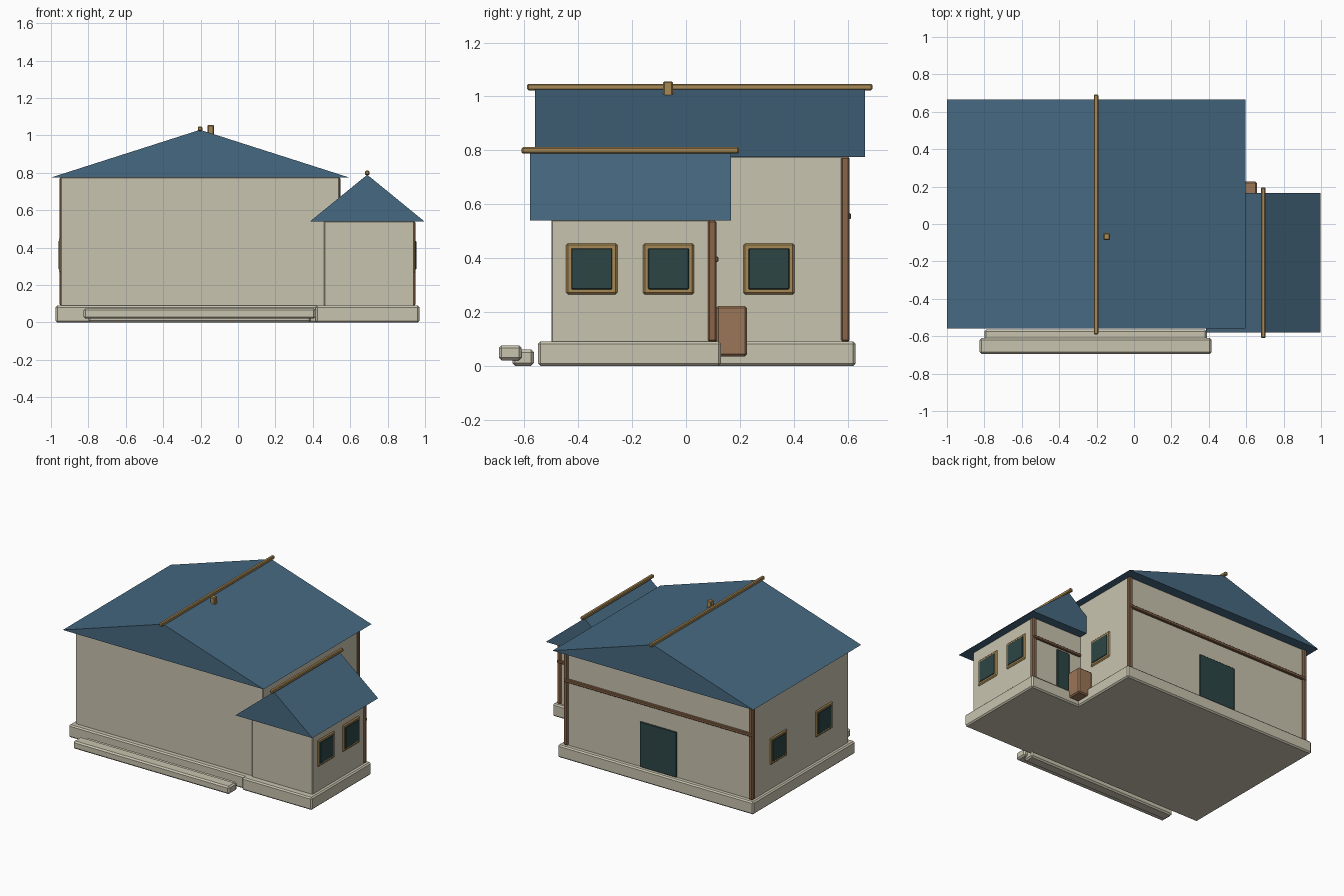
import bpy
import bmesh

cube = bpy.data.objects.get("Cube")
if cube:
    bpy.data.objects.remove(cube, do_unlink=True)


def material(name, rgb):
    m = bpy.data.materials.new(name)
    m.use_nodes = True
    m.diffuse_color = (*rgb, 1)
    m.node_tree.nodes["Principled BSDF"].inputs["Base Color"].default_value = (*rgb, 1)
    return m


PLASTER = material("plaster", (0.58, 0.55, 0.43))
ROOF = material("slate_blue", (0.062, 0.141, 0.22))
TIMBER = material("brown_timber", (0.25, 0.13, 0.065))
CRATE = material("crate_brown", (0.32, 0.18, 0.095))
TAN = material("tan_wood", (0.39, 0.25, 0.09))
GLASS = material("dark_glass", (0.026, 0.06, 0.06))


def finish(name, bm, mat):
    bmesh.ops.recalc_face_normals(bm, faces=bm.faces)
    mesh = bpy.data.meshes.new(name)
    bm.to_mesh(mesh)
    bm.free()
    mesh.materials.append(mat)
    obj = bpy.data.objects.new(name, mesh)
    bpy.context.collection.objects.link(obj)
    return obj


def box(name, xs, ys, zs, mat, bevel=0.0):
    """Box between paired limits, with optional chamfered edges."""
    bm = bmesh.new()
    bmesh.ops.create_cube(bm, size=1)
    for v in bm.verts:
        v.co = [sum(r) / 2 + c * (r[1] - r[0]) for r, c in zip((xs, ys, zs), v.co)]
    if bevel:
        bmesh.ops.bevel(bm, geom=bm.edges[:], offset=bevel, segments=1, affect='EDGES')
    return finish(name, bm, mat)


def around(c, r):
    return (c - r, c + r)


def gable_roof(name, xs, ys, eave, ridge):
    """Solid triangular prism with its ridge along y."""
    bm = bmesh.new()
    section = [(xs[0], eave), (xs[1], eave), (sum(xs) / 2, ridge)]
    face = bm.faces.new([bm.verts.new((x, ys[0], z)) for x, z in section])
    ext = bmesh.ops.extrude_face_region(bm, geom=[face])
    moved = [g for g in ext["geom"] if isinstance(g, bmesh.types.BMVert)]
    bmesh.ops.translate(bm, verts=moved, vec=(0, ys[1] - ys[0], 0))
    return finish(name, bm, ROOF)


def window(name, wall_x, side, y):
    z = 0.36
    box(name + "_frame", around(wall_x, 0.008), around(y, 0.095), around(z, 0.095), TAN, 0.007)
    box(name + "_glass", around(wall_x + side * 0.006, 0.006), around(y, 0.076), around(z, 0.076), GLASS, 0.003)


# Plinths and front steps
box("main_plinth", (-0.975, 0.58), (-0.53, 0.63), (0, 0.09), PLASTER, 0.009)
box("wing_plinth", (0.415, 0.97), (-0.55, 0.13), (0, 0.09), PLASTER, 0.009)
box("lower_step", (-0.80, 0.39), (-0.645, -0.565), (0, 0.06), PLASTER, 0.01)
box("upper_step", (-0.825, 0.415), (-0.695, -0.61), (0.02, 0.076), PLASTER, 0.01)

# Walls
box("main_walls", (-0.948, 0.542), (-0.49, 0.595), (0.085, 0.777), PLASTER, 0.004)
box("wing_walls", (0.46, 0.942), (-0.50, 0.105), (0.085, 0.542), PLASTER, 0.004)

# Roofs with ridge poles
gable_roof("main_roof", (-1.0, 0.595), (-0.56, 0.665), 0.775, 1.03)
gable_roof("wing_roof", (0.385, 0.997), (-0.58, 0.167), 0.54, 0.79)
box("main_ridge_pole", around(-0.203, 0.012), (-0.59, 0.692), around(1.035, 0.012), TAN, 0.005)
box("wing_ridge_pole", around(0.691, 0.012), (-0.61, 0.196), around(0.80, 0.012), TAN, 0.005)
box("chimney", around(-0.146, 0.018), around(-0.067, 0.018), (1.0, 1.056), TAN, 0.005)

# Corner posts and rear rails
for name, x, y, top in (("main_left", 0.532, 0.592, 0.775),
                        ("main_right", -0.938, 0.592, 0.775),
                        ("wing_left", 0.932, 0.097, 0.54)):
    box(name + "_post", around(x, 0.016), around(y, 0.016), (0.09, top), TIMBER, 0.006)
box("main_rail", (-0.95, 0.545), around(0.602, 0.011), around(0.556, 0.011), TIMBER, 0.004)
box("wing_rail", (0.545, 0.945), around(0.110, 0.010), around(0.396, 0.010), TIMBER, 0.004)

# Windows on both sides
for i, (x, side, y) in enumerate(((0.942, 1, -0.35), (0.942, 1, -0.065), (0.542, 1, 0.308),
                                  (-0.948, -1, 0.308), (-0.948, -1, -0.21))):
    window(f"window_{i + 1}", x, side, y)

# Rear doors and crate
box("main_door", (-0.345, -0.055), around(0.597, 0.006), (0.09, 0.415), GLASS, 0.003)
box("wing_door", (0.64, 0.742), around(0.107, 0.006), (0.09, 0.375), GLASS, 0.003)
box("crate", (0.545, 0.657), (0.112, 0.227), (0.035, 0.222), CRATE, 0.008)
